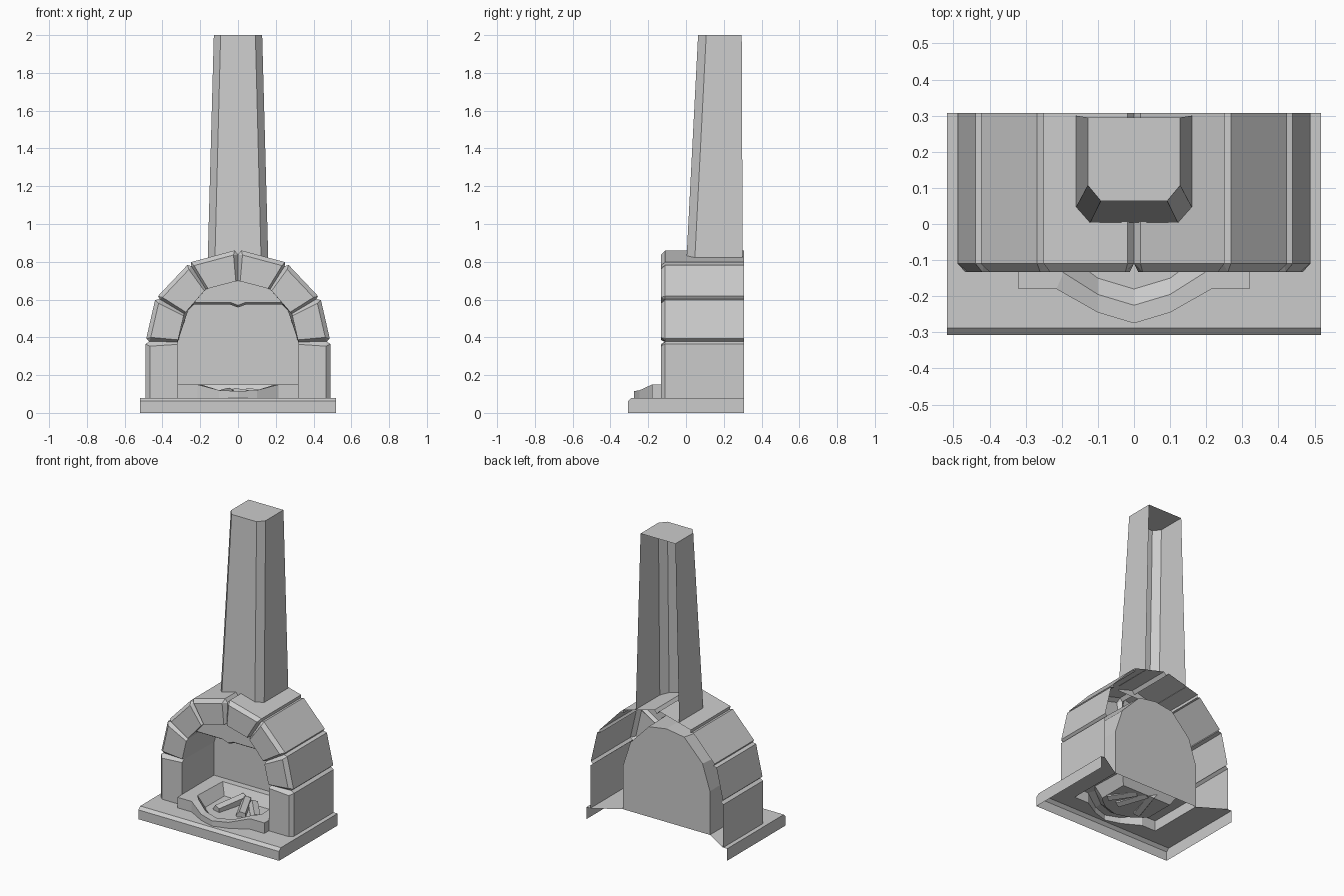
import bpy, bmesh, math
from mathutils import Vector, Matrix

if "Cube" in bpy.data.objects:
    bpy.data.objects.remove(bpy.data.objects["Cube"])


def build(name, faces, out, mirror=True):
    """Mesh from coordinate polygons; the first face is made to point along 'out'."""
    bm = bmesh.new()
    for f in faces:
        bm.faces.new([bm.verts.new(p) for p in f])
    bmesh.ops.remove_doubles(bm, verts=bm.verts, dist=0.0005)
    bmesh.ops.recalc_face_normals(bm, faces=bm.faces)
    bm.faces.ensure_lookup_table()
    bm.normal_update()
    if bm.faces[0].normal.dot(Vector(out)) < 0:
        bmesh.ops.reverse_faces(bm, faces=bm.faces)
    me = bpy.data.meshes.new(name)
    bm.to_mesh(me)
    bm.free()
    ob = bpy.data.objects.new(name, me)
    bpy.context.collection.objects.link(ob)
    if mirror:
        m = ob.modifiers.new("Mirror", 'MIRROR')
        m.use_clip = True
    return ob


def strip(a, b):
    """Quads joining two equal point rows."""
    return [(a[i], a[i + 1], b[i + 1], b[i]) for i in range(len(a) - 1)]


def at(p, y):
    return Vector((p[0], y, p[1]))


# Depths: stone front, bevel back, open rear edge, rear wall
YF, YB, YR, YW = -.133, -.11, .307, .205

# Hearth outline shared by slab and curb (right half)
curb_out = [(0, -.275, .115), (.1, -.245, .12), (.215, -.18, .15),
            (.32, -.18, .15), (.32, YW, .15), (0, YW, .15)]
curb_foot = [(x, y, .08) for x, y, z in curb_out]

# Base slab: open underneath and at the back, chamfered front edge
W = .518
build("base_slab", [
    [(0, -.288, .08), (W, -.288, .08), (W, .307, .08), (.487, .307, .08)] + curb_foot[4::-1],
    [(0, -.308, .062), (W, -.308, .062), (W, -.288, .08), (0, -.288, .08)],
    [(0, -.308, 0), (W, -.308, 0), (W, -.308, .062), (0, -.308, .062)],
    [(W, -.308, 0), (W, .307, 0), (W, .307, .08), (W, -.288, .08), (W, -.308, .062)],
], (0, 0, 1))

# Curb with sunken fire pit
rim = [(0, -.225, .115), (.1, -.195, .12), (.195, -.135, .15),
       (.235, -.09, .15), (.225, .16, .15), (0, .16, .15)]
pit = [(0, -.18, .08), (.1, -.15, .08), (.16, -.105, .08),
       (.185, -.08, .08), (.185, .12, .08), (0, .12, .08)]
build("hearth_curb", strip(curb_foot, curb_out)[:4] + strip(curb_out, rim)
      + strip(rim, pit) + [pit], (0, -1, 0))

# Arch: four stones per side, V joints, bevelled front edges
outer = [((.489, .08), (.489, .365)), ((.486, .393), (.439, .597)),
         ((.424, .618), (.268, .783)), ((.25, .798), (.018, .86))]
inner = [(.32, .08), (.32, .375), (.285, .525), (.17, .655), (0, .70)]
grooves = [None, (.470, .379), (.415, .603), (.247, .777), (0, .838)]
faces = []
for i, (p, q) in enumerate(outer):
    p, q, s, r = (Vector(v) for v in (p, q, inner[i], inner[i + 1]))
    d = (q - p).normalized()
    n = Vector((-d.y, d.x)) * .022
    d0, d1 = d * (.012 if i else 0), d * .012
    fp, fq, fr, fs = at(p + n + d0, YF), at(q + n - d1, YF), at(r - d1, YF), at(s + d0, YF)
    bp, bq, br, bs = (at(v, YB) for v in (p, q, r, s))
    faces += [(fp, fq, fr, fs), (fp, bp, bq, fq), (fs, fr, br, bs),
              (bp, at(p, YR), at(q, YR), bq)]
    # joint flanks and groove sides on both ends
    for j, e, be, fo, fi, bi in ((i, p, bp, fp, fs, bs), (i + 1, q, bq, fq, fr, br)):
        if grooves[j]:
            g = grooves[j]
            faces += [(be, fo, at(g, YB)), (at(g, YB), fo, fi, bi),
                      (be, at(g, YB), at(g, YR), at(e, YR))]
# Firebox lining running back to the rear wall
back = [(.32, .08), (.32, .37), (.265, .54), (.13, .68), (0, .70)]
faces += strip([at(v, YB) for v in inner], [at(v, YW) for v in back])
build("arch_stones", faces, (0, -1, 0))
build("rear_wall", [[at((0, .08), YW)] + [at(v, YW) for v in back]], (0, -1, 0))

# Lintel hanging inside the arch, with a lip and a small notch in the middle
edge = [(.255, .585), (.04, .585), (0, .57)]
lip = [(x, z - .012) for x, z in edge]
front = [at(v, -.108) for v in edge]
build("lintel", [[at(v, -.108) for v in ((0, .70), (.17, .655))] + front]
      + strip(front, [at(v, -.09) for v in lip]), (0, -1, 0))

# Tapered chimney: front corners chamfered, top capped, back open
low = [(0, .003, .82), (.122, .003, .82), (.16, .047, .82), (.16, .3, .82)]
top = [(0, .064, 2), (.092, .064, 2), (.128, .107, 2), (.128, .295, 2)]
build("chimney", strip(low, top) + [top + [(0, .295, 2)]], (0, -1, 0))


# Split logs in the pit
def log(name, loc, length, rot_z, tilt):
    bpy.ops.mesh.primitive_cylinder_add(vertices=5, radius=.032, depth=length)
    ob = bpy.context.object
    ob.name = name
    ob.matrix_world = (Matrix.Translation(loc) @ Matrix.Rotation(math.radians(rot_z), 4, 'Z')
                       @ Matrix.Rotation(math.radians(90 - tilt), 4, 'Y'))


log("log_left", (-.07, .02, .095), .22, 75, 4)
log("log_middle", (.03, .02, .095), .2, 115, 4)
log("log_right", (.11, .02, .095), .18, 130, 4)
